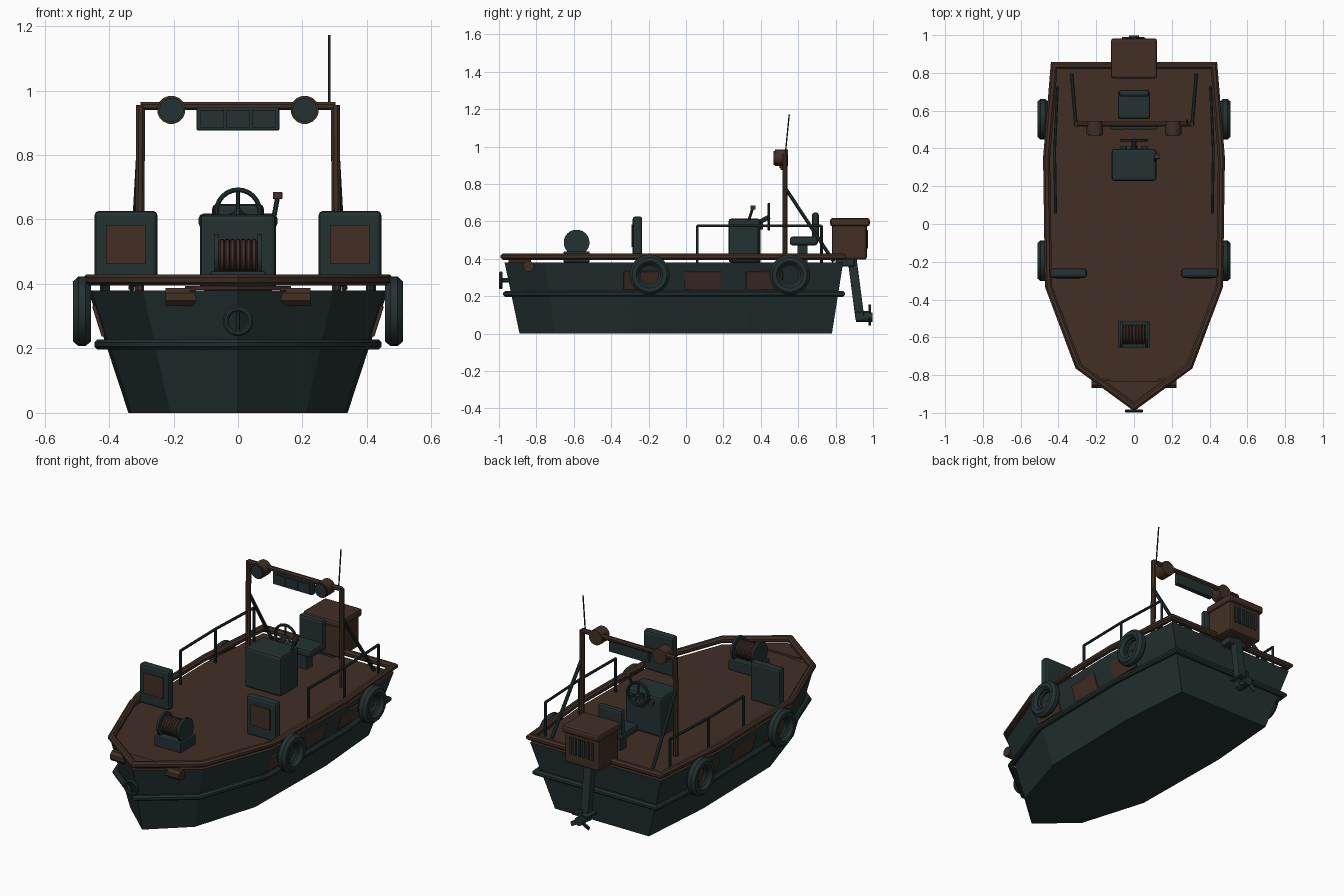
import bpy, bmesh, math
from mathutils import Vector, Matrix, Euler

if "Cube" in bpy.data.objects:
    bpy.data.objects.remove(bpy.data.objects["Cube"])


def material(name, col):
    m = bpy.data.materials.new(name)
    m.diffuse_color = (*col, 1)
    m.use_nodes = True
    m.node_tree.nodes["Principled BSDF"].inputs["Base Color"].default_value = m.diffuse_color
    return m


TEAL = material("dark teal", (0.0172, 0.031, 0.032))
BROWN = material("rust brown", (0.054, 0.028, 0.0185))


def finish(name, bm, mats, smooth=False):
    bmesh.ops.recalc_face_normals(bm, faces=bm.faces)
    me = bpy.data.meshes.new(name)
    bm.to_mesh(me)
    bm.free()
    ob = bpy.data.objects.new(name, me)
    bpy.context.collection.objects.link(ob)
    for m in mats:
        me.materials.append(m)
    if smooth:
        bpy.context.view_layer.objects.active = ob
        ob.select_set(True)
        bpy.ops.object.shade_smooth_by_angle(angle=math.radians(40))
        ob.select_set(False)
    return ob


def box(name, x, y, z, mat, bev=0.0, rot=(0, 0, 0)):
    """Chamfered box from (min, max) ranges, turned about its centre."""
    bm = bmesh.new()
    bmesh.ops.create_cube(bm, size=1)
    bmesh.ops.scale(bm, vec=(x[1] - x[0], y[1] - y[0], z[1] - z[0]), verts=bm.verts)
    if bev:
        bmesh.ops.bevel(bm, geom=bm.edges[:], offset=bev, segments=2, affect='EDGES', profile=0.5)
    c = Vector((sum(x) / 2, sum(y) / 2, sum(z) / 2))
    bm.transform(Matrix.Translation(c) @ Euler(rot).to_matrix().to_4x4())
    return finish(name, bm, [mat])


def sweep(name, pts, r, mat, sides=8, closed=False, squash=1.0):
    """Tube along a path with mitred corners."""
    pts = [Vector(p) for p in pts]
    n = len(pts)
    bm = bmesh.new()
    rings = []
    for i, p in enumerate(pts):
        a = (p - pts[i - 1]).normalized() if closed or i else None
        b = (pts[(i + 1) % n] - p).normalized() if closed or i < n - 1 else None
        a, b = a or b, b or a
        t = (a + b).normalized()
        up = Vector((0, 0, 1)) if abs(pts[1].z - pts[0].z) < 0.01 and closed else Vector((1, 0.01, 0))
        if abs(t.dot(up)) > 0.9:
            up = Vector((0, 0, 1))
        side = t.cross(up).normalized()
        up = side.cross(t)
        k = 1 / max(t.dot(a), 0.5) if closed else 1
        rings.append([bm.verts.new(p + side * (math.cos(w) * r * k) + up * (math.sin(w) * r * squash))
                      for w in (2 * math.pi * (j + 0.5) / sides for j in range(sides))])
    for i in range(n if closed else n - 1):
        q, s = rings[i], rings[(i + 1) % n]
        for j in range(sides):
            bm.faces.new((q[j], q[(j + 1) % sides], s[(j + 1) % sides], s[j]))
    if not closed:
        bm.faces.new(rings[0])
        bm.faces.new(rings[-1])
    return finish(name, bm, [mat], sides > 6)


def rod(name, a, b, r, mat, sides=16):
    return sweep(name, [a, b], r, mat, sides)


def torus(name, c, axis, R, r, mat, seg=24, sides=8, stretch=1.0):
    """Ring about the x or y axis."""
    bm = bmesh.new()
    rings = []
    for i in range(seg):
        u = 2 * math.pi * i / seg
        ring = []
        for j in range(sides):
            v = 2 * math.pi * (j + 0.5) / sides
            d, h = R + r * math.cos(v), r * stretch * math.sin(v)
            p = (h, d * math.cos(u), d * math.sin(u)) if axis == 'x' else (d * math.cos(u), h, d * math.sin(u))
            ring.append(bm.verts.new(Vector(c) + Vector(p)))
        rings.append(ring)
    for i in range(seg):
        q, s = rings[i], rings[(i + 1) % seg]
        for j in range(sides):
            bm.faces.new((q[j], q[(j + 1) % sides], s[(j + 1) % sides], s[j]))
    return finish(name, bm, [mat], True)


# Hull outline: half plans of the bottom and the top, mirrored
TOP = [(0, -0.97), (0.295, -0.755), (0.455, -0.33), (0.465, 0.35), (0.425, 0.84)]
BOT = [(0, -0.89), (0.21, -0.70), (0.33, -0.31), (0.34, 0.33), (0.305, 0.78)]


def outline(z, off=0.0):
    f = min(z / 0.38, 1)
    h = [((b[0] + (t[0] - b[0]) * f) * (1 + off / 0.45), (b[1] + (t[1] - b[1]) * f) * (1 + off / 0.9))
         for b, t in zip(BOT, TOP)]
    return [(x, y, z) for x, y in h] + [(-x, y, z) for x, y in h[:0:-1]]


# Hull with brown deck on top
bm = bmesh.new()
lo, hi = ([bm.verts.new(p) for p in outline(z)] for z in (0, 0.38))
for i in range(len(lo)):
    j = (i + 1) % len(lo)
    bm.faces.new((lo[i], lo[j], hi[j], hi[i]))
bm.faces.new(lo)
bm.faces.new(hi).material_index = 1
finish("hull", bm, [TEAL, BROWN])

# Gunwale, rub rail and bow plate
sweep("gunwale", outline(0.412, -0.002), 0.02, BROWN, 8, True, 0.95)
sweep("rub_rail", outline(0.212, 0.022), 0.017, TEAL, 8, True)
bm = bmesh.new()
f = bm.faces.new([bm.verts.new(p) for p in ((0, -0.95, 0.381), (0.165, -0.83, 0.381), (-0.165, -0.83, 0.381))])
ext = bmesh.ops.extrude_face_region(bm, geom=[f])['geom']
bmesh.ops.translate(bm, vec=(0, 0, 0.012), verts=[v for v in ext if isinstance(v, bmesh.types.BMVert)])
finish("bow_plate", bm, [BROWN])

# Bow mooring ring
torus("bow_ring", (0, -0.99, 0.285), 'y', 0.038, 0.01, TEAL)
rod("bow_ring_pin", (0, -0.94, 0.285), (0, -0.985, 0.285), 0.014, TEAL, 8)
rod("bow_ring_bar", (0, -0.987, 0.25), (0, -0.987, 0.32), 0.006, TEAL, 6)

# Parts on both sides
for s, tag in ((1, "right"), (-1, "left")):
    rod("bow_light_" + tag, (s * 0.13, -0.84, 0.36), (s * 0.225, -0.84, 0.36), 0.03, BROWN, 8)
    for k, y in enumerate((-0.195, 0.555)):
        torus(f"tyre_fender_{tag}_{k}", (s * 0.484, y, 0.315), 'x', 0.082, 0.028, TEAL, 24, 8, 1.08)
        torus(f"tyre_rim_{tag}_{k}", (s * 0.475, y, 0.315), 'x', 0.058, 0.012, TEAL, 24, 6)
    for k, y in enumerate((-0.235, 0.09, 0.42)):
        x = s * 0.432
        box(f"hull_patch_{tag}_{k}", (x - 0.006, x + 0.006), (y - 0.098, y + 0.098), (0.235, 0.335), BROWN, 0.003,
            (0, s * 0.306, 0))
    # Bow shields
    a, b = sorted((s * 0.25, s * 0.445))
    box("shield_" + tag, (a, b), (-0.285, -0.235), (0.395, 0.627), TEAL, 0.014)
    a, b = sorted((s * 0.285, s * 0.41))
    box("shield_panel_" + tag, (a, b), (-0.291, -0.283), (0.463, 0.583), BROWN)
    # Side handrail
    path = [(s * 0.415, 0.06, 0.577), (s * 0.42, 0.39, 0.577), (s * 0.405, 0.725, 0.577)]
    sweep("handrail_" + tag, path, 0.008, TEAL)
    for k, p in enumerate(path):
        rod(f"handrail_post_{tag}_{k}", (p[0], p[1], 0.38), p, 0.008, TEAL, 8)
    # Arch post, brace and floodlight
    rod("arch_post_" + tag, (s * 0.306, 0.53, 0.38), (s * 0.302, 0.53, 0.955), 0.015, BROWN, 8)
    rod("arch_brace_" + tag, (s * 0.308, 0.53, 0.78), (s * 0.33, 0.79, 0.385), 0.01, TEAL, 8)
    rod("floodlight_" + tag, (s * 0.207, 0.475, 0.94), (s * 0.207, 0.545, 0.94), 0.044, BROWN)
    rod("floodlight_lens_" + tag, (s * 0.207, 0.468, 0.94), (s * 0.207, 0.476, 0.94), 0.038, TEAL)

# Arch bar, light bar and antenna
rod("arch_bar", (-0.303, 0.53, 0.952), (0.303, 0.53, 0.952), 0.014, BROWN, 8)
box("light_bar", (-0.128, 0.128), (0.505, 0.535), (0.876, 0.948), TEAL, 0.004)
for k in range(3):
    x = (k - 1) * 0.08
    box(f"light_bar_lens_{k}", (x - 0.036, x + 0.036), (0.5, 0.506), (0.885, 0.939), TEAL)
rod("antenna", (0.283, 0.53, 0.95), (0.283, 0.552, 1.172), 0.004, TEAL, 6)

# Winch
box("winch_base", (-0.086, 0.086), (-0.655, -0.515), (0.38, 0.44), TEAL, 0.006)
rod("winch_drum", (-0.065, -0.585, 0.487), (0.065, -0.585, 0.487), 0.042, BROWN)
for k in range(7):
    torus(f"winch_coil_{k}", ((k - 3) * 0.0165, -0.585, 0.487), 'x', 0.045, 0.009, BROWN, 20, 6)
for s in (-1, 1):
    rod(f"winch_flange_{s}", (s * 0.06, -0.585, 0.487), (s * 0.074, -0.585, 0.487), 0.069, TEAL, 20)

# Console with gauges, wheel and throttle
box("console", (-0.118, 0.118), (0.228, 0.398), (0.38, 0.615), TEAL, 0.014)
for k in range(3):
    x = (k - 1) * 0.055
    rod(f"gauge_{k}", (x, 0.39, 0.575), (x, 0.412, 0.575), 0.018, TEAL, 12)
torus("steering_wheel", (0, 0.443, 0.625), 'y', 0.067, 0.008, TEAL)
rod("steering_shaft", (0, 0.38, 0.59), (0, 0.447, 0.625), 0.013, TEAL, 8)
for k in range(3):
    w = math.radians(90 + 120 * k)
    rod(f"wheel_spoke_{k}", (0, 0.443, 0.625), (0.067 * math.cos(w), 0.443, 0.625 + 0.067 * math.sin(w)),
        0.006, TEAL, 6)
rod("throttle_lever", (0.108, 0.33, 0.59), (0.123, 0.357, 0.67), 0.008, TEAL, 8)
box("throttle_knob", (0.108, 0.138), (0.345, 0.372), (0.663, 0.686), BROWN, 0.004)

# Helm seat
box("seat_pedestal", (-0.03, 0.03), (0.595, 0.65), (0.38, 0.48), TEAL)
box("seat_cushion", (-0.085, 0.085), (0.555, 0.705), (0.472, 0.518), TEAL, 0.014)
box("seat_back", (-0.08, 0.08), (0.674, 0.71), (0.5, 0.648), TEAL, 0.014)

# Outboard motor
box("motor_cowl", (-0.112, 0.112), (0.78, 0.967), (0.395, 0.59), BROWN, 0.014)
box("motor_cap", (-0.122, 0.122), (0.77, 0.983), (0.573, 0.618), BROWN, 0.014)
for k in range(6):
    x = (k - 2.5) * 0.028
    box(f"motor_vent_{k}", (x - 0.007, x + 0.007), (0.96, 0.974), (0.455, 0.555), TEAL)
box("motor_bracket", (-0.06, 0.06), (0.8, 0.9), (0.36, 0.41), TEAL, 0.006)
box("motor_leg", (-0.025, 0.025), (0.885, 0.933), (0.07, 0.41), TEAL, 0.005, (0.13, 0, 0))
box("motor_plate", (-0.05, 0.05), (0.9, 0.985), (0.112, 0.122), TEAL)
rod("motor_gearcase", (0, 0.91, 0.088), (0, 0.998, 0.088), 0.026, TEAL, 10)
for k in range(3):
    w = math.radians(90 + 120 * k)
    c = (0.04 * math.cos(w), 0.982, 0.088 + 0.04 * math.sin(w))
    box(f"propeller_blade_{k}", (c[0] - 0.028, c[0] + 0.028), (0.978, 0.986), (c[2] - 0.013, c[2] + 0.013), TEAL,
        0.002, (0.3, -w, 0))
